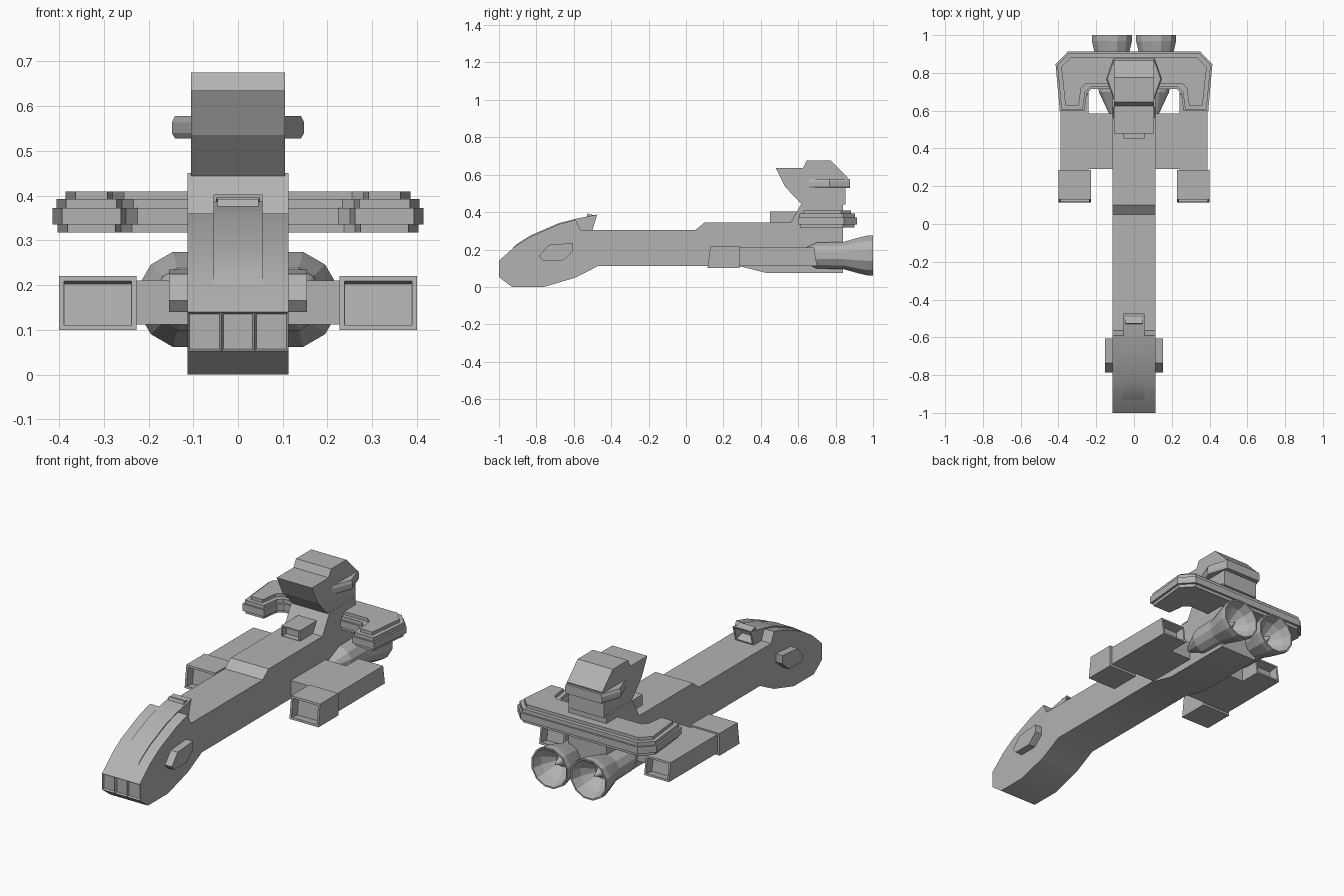
import bpy, bmesh, math
from mathutils import Vector, Matrix

if "Cube" in bpy.data.objects:
    bpy.data.objects.remove(bpy.data.objects["Cube"], do_unlink=True)

GREY = bpy.data.materials.new("hull grey")
GREY.use_nodes = True
COL = (0.45, 0.45, 0.45, 1)
GREY.diffuse_color = COL
GREY.node_tree.nodes["Principled BSDF"].inputs["Base Color"].default_value = COL


def finish(name, bm, smooth=None):
    bmesh.ops.recalc_face_normals(bm, faces=bm.faces)
    me = bpy.data.meshes.new(name)
    bm.to_mesh(me)
    bm.free()
    me.materials.append(GREY)
    ob = bpy.data.objects.new(name, me)
    bpy.context.collection.objects.link(ob)
    if smooth:
        bpy.ops.object.select_all(action='DESELECT')
        ob.select_set(True)
        bpy.context.view_layer.objects.active = ob
        bpy.ops.object.shade_smooth_by_angle(angle=math.radians(smooth))
    return ob


def loft(bm, rings):
    """Closed skin through equal-length rings, capped at both ends."""
    vs = [[bm.verts.new(p) for p in r] for r in rings]
    n = len(vs[0])
    for a, b in zip(vs, vs[1:]):
        for i in range(n):
            bm.faces.new((a[i], a[(i + 1) % n], b[(i + 1) % n], b[i]))
    bm.faces.new(vs[0][::-1])
    bm.faces.new(vs[-1])
    bmesh.ops.recalc_face_normals(bm, faces=bm.faces)


def side_extrude(bm, profile, x0, x1):
    loft(bm, [[(x, y, z) for y, z in profile] for x in (x0, x1)])


def recess(bm, direction, thickness, depth):
    """Sink a panel into the faces pointing a given way."""
    faces = [f for f in bm.faces if f.normal.dot(Vector(direction)) > 0.9]
    bmesh.ops.inset_individual(bm, faces=faces, thickness=thickness, depth=0)
    bmesh.ops.inset_individual(bm, faces=faces, thickness=0.001, depth=-depth)


# Main hull: one side profile, with nose windows sunk into the front
HULL = [(-1, .053), (-1, .14), (-.91, .22), (-.83, .27), (-.68, .335), (-.59, .36),
        (-.565, .305), (.05, .305), (.1, .345), (.56, .345), (.62, .45), (.84, .45),
        (.84, .075), (.43, .075), (.28, .112), (-.47, .112), (-.59, .05),
        (-.76, 0), (-.93, 0)]
bm = bmesh.new()
side_extrude(bm, HULL, -.113, .113)
for x in (-.037, .037):
    front = [f for f in bm.faces if f.normal.y < -.95 and f.calc_center_median().y < -.95]
    geom = front + list({e for f in front for e in f.edges}) + list({v for f in front for v in f.verts})
    bmesh.ops.bisect_plane(bm, geom=geom, plane_co=(x, 0, 0), plane_no=(1, 0, 0))
bm.normal_update()
windows = [f for f in bm.faces if f.normal.y < -.95 and f.calc_center_median().y < -.95]
bmesh.ops.inset_individual(bm, faces=windows, thickness=.006, depth=-.012)
finish("hull", bm, 28)

# Raised brow behind the canopy, hollow at the back
bm = bmesh.new()
side_extrude(bm, [(-.69, .325), (-.59, .364), (-.475, .387), (-.5, .304), (-.69, .304)], -.055, .055)
recess(bm, (0, .95, -.29), .012, .05)
finish("brow", bm)

# Thin raised canopy strip
bm = bmesh.new()
side_extrude(bm, [(-.94, .19), (-.912, .224), (-.832, .275), (-.682, .34), (-.59, .364),
                  (-.59, .345), (-.68, .32), (-.83, .255), (-.91, .205)], -.055, .055)
finish("canopy", bm, 28)

# Sensor box in front of the tower
bm = bmesh.new()
side_extrude(bm, [(.45, .34), (.45, .402), (.60, .402), (.60, .34)], -.055, .055)
recess(bm, (0, -1, 0), .01, .03)
finish("sensor_box", bm)

# Command tower with overhanging front
bm = bmesh.new()
side_extrude(bm, [(.62, .44), (.53, .535), (.48, .635), (.625, .635), (.645, .675),
                  (.775, .675), (.865, .585), (.852, .53), (.852, .44)], -.105, .105)
finish("tower", bm)

# Collar around the tower
bm = bmesh.new()
HALF = [(.10, .64), (.148, .767), (.11, .876)]
plan = HALF + [(-x, y) for x, y in reversed(HALF)]
loft(bm, [[(x * s, y, z) for x, y in plan]
          for z, s in ((.528, .95), (.54, 1), (.563, 1), (.578, .95))])
finish("tower_collar", bm)


# Horseshoe wing: stacked layers, each inset from the outline
def horseshoe(d):
    half = [(.35 - .5 * d, .913 - d), (.415 - d, .845 - .5 * d), (.393 - d, .598 + d),
            (.262 + d, .598 + d), (.25 + d, .69 + d), (.225 + d, .715 + d)]
    return half + [(-x, y) for x, y in reversed(half)]


for name, z0, z1, d in (("lower", .318, .337, .012), ("middle", .335, .372, 0),
                        ("upper", .37, .392, .009), ("top", .39, .409, .03)):
    bm = bmesh.new()
    loft(bm, [[(x, y, z) for x, y in horseshoe(d)] for z in (z0, z1)])
    finish("wing_layer_" + name, bm)

# Engine profile as (y, radius): nose cone, body, bell, inner cone
ENGINE = [(.56, .004), (.70, .072), (.84, .075), (.92, .098), (.97, .11), (1, .11),
          (1, .102), (.95, .085), (.89, .035), (.89, .028), (.95, .002)]
POD = [(-.785, .165), (-.735, .225), (-.605, .235), (-.605, .19), (-.66, .14), (-.765, .14)]

for side, s in (("left", 1), ("right", -1)):
    # Engine
    bm = bmesh.new()
    loft(bm, [[(s * .117 + r * math.cos(a), y, .168 + r * math.sin(a))
               for a in (math.tau * (i + .5) / 12 for i in range(12))] for y, r in ENGINE])
    finish("engine_" + side, bm)

    # Stub wing joining hull and nacelle
    bm = bmesh.new()
    side_extrude(bm, [(.29, .112), (.29, .21), (.585, .21), (.585, .112)], s * .10, s * .25)
    finish("stub_wing_" + side, bm)

    # Nacelle body, open at the rear
    bm = bmesh.new()
    side_extrude(bm, [(.27, .112), (.27, .212), (.685, .212), (.70, .112)], s * .24, s * .388)
    recess(bm, (0, 1, 0), .014, .05)
    finish("nacelle_" + side, bm)

    # Nacelle intake with a sunken mouth
    bm = bmesh.new()
    side_extrude(bm, [(.115, .10), (.13, .22), (.285, .22), (.285, .10)], s * .227, s * .40)
    recess(bm, (0, -1, 0), .016, .05)
    finish("intake_" + side, bm)

    # Six-sided pod on the side of the head
    bm = bmesh.new()
    side_extrude(bm, POD, s * .10, s * .154)
    finish("head_pod_" + side, bm)
